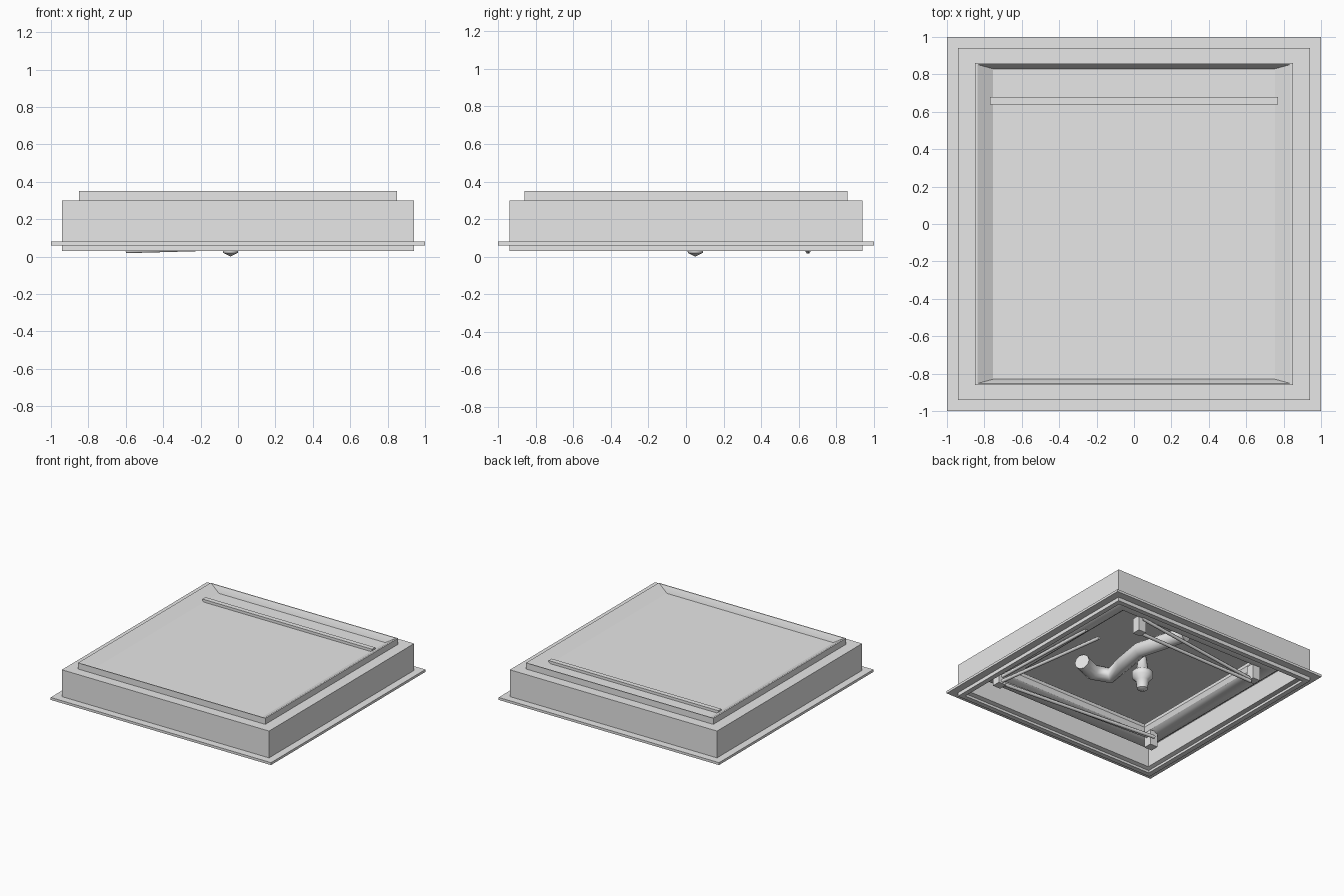
import bpy, bmesh, math
from mathutils import Vector

if "Cube" in bpy.data.objects:
    bpy.data.objects.remove(bpy.data.objects["Cube"])

grey = bpy.data.materials.new("light grey")
grey.diffuse_color = (0.8, 0.8, 0.8, 1)
grey.use_nodes = True
grey.node_tree.nodes["Principled BSDF"].inputs["Base Color"].default_value = grey.diffuse_color


def finish(name, bm, angle=30):
    bmesh.ops.recalc_face_normals(bm, faces=bm.faces)
    me = bpy.data.meshes.new(name)
    bm.to_mesh(me)
    bm.free()
    me.materials.append(grey)
    ob = bpy.data.objects.new(name, me)
    bpy.context.collection.objects.link(ob)
    bpy.context.view_layer.objects.active = ob
    ob.select_set(True)
    bpy.ops.object.shade_smooth_by_angle(angle=math.radians(angle))
    ob.select_set(False)
    return ob


def ring(name, profile):
    """Mitred square frame from a closed (half width, half depth, z) profile."""
    bm = bmesh.new()
    loops = [[bm.verts.new((sx * x, sy * y, z)) for x, y, z in profile]
             for sx, sy in ((1, 1), (-1, 1), (-1, -1), (1, -1))]
    n = len(profile)
    for i in range(4):
        a, b = loops[i], loops[(i + 1) % 4]
        for j in range(n):
            k = (j + 1) % n
            bm.faces.new((a[j], a[k], b[k], b[j]))
    return finish(name, bm)


def box(name, lo, hi):
    bm = bmesh.new()
    bmesh.ops.create_cube(bm, size=1)
    for v in bm.verts:
        v.co = [(a + b) / 2 + c * (b - a) for a, b, c in zip(lo, hi, v.co)]
    return finish(name, bm)


def tube(name, pts, r, res=3):
    cu = bpy.data.curves.new(name, 'CURVE')
    cu.dimensions = '3D'
    cu.bevel_depth, cu.bevel_resolution, cu.use_fill_caps = r, res, True
    sp = cu.splines.new('POLY')
    sp.points.add(len(pts) - 1)
    for p, c in zip(sp.points, pts):
        p.co = (*c, 1)
    sp.use_smooth = True
    cu.materials.append(grey)
    ob = bpy.data.objects.new(name, cu)
    bpy.context.collection.objects.link(ob)
    return ob


# outer curb: wall, thin flange, bottom lip and inner step
curb = [(.94, .03), (.94, .06), (1, .06), (1, .08), (.94, .08), (.94, .30),
        (.84, .30), (.84, .24), (.87, .22), (.87, .06), (.90, .05), (.90, .03)]
ring("curb_frame", [(r, r, z) for r, z in curb])

# raised sash with sloped inner faces
ring("sash_frame", [(.85, .86, .29), (.85, .86, .35), (.838, .853, .35),
                    (.755, .83, .30), (.755, .83, .28), (.80, .84, .27)])

# rounded rail under the sash
rail = []
for i in range(12):
    a = 2 * math.pi * i / 12
    r = .735 + .095 * math.cos(a)
    rail.append((r, r, .215 + .075 * math.sin(a)))
ring("inner_rail", rail)

# glass pane, vent strip and the bar between them
box("glass_pane", (-.77, -.84, .287), (.77, .645, .30))
box("vent_strip", (-.77, .675, .287), (.77, .84, .30))
box("vent_bar", (-.77, .64, .28), (.77, .68, .322))

# hanging knob
bm = bmesh.new()
prof = [(0, .0), (.04, .02), (.05, .09), (.08, .12), (.08, .16), (.045, .19), (.03, .29)]
vs = [bm.verts.new((r, 0, z)) for r, z in prof]
es = [bm.edges.new(p) for p in zip(vs, vs[1:])]
bmesh.ops.spin(bm, geom=vs + es, cent=(0, 0, 0), axis=(0, 0, 1),
               angle=2 * math.pi, steps=16)
bmesh.ops.remove_doubles(bm, verts=bm.verts, dist=.001)
finish("knob", bm, 50).location = (-.04, .05, 0)

# bent pipe under the pane
tube("bent_pipe", [(.36, -.18, .21), (.2, -.25, .21), (.06, -.2, .21),
                   (.1, 0, .21), (.14, .24, .21), (.08, .45, .21), (.03, .64, .21)], .06)

# thin opening arms along three sides
arms = [[(.47, .63, .06), (-.6, .65, .03)], [(.5, .7, .14), (-.6, .65, .05)],
        [(.8, -.6, .06), (.67, .39, .05)], [(.8, -.6, .1), (.72, .3, .14)],
        [(.8, -.62, .06), (-.62, -.5, .06)], [(.8, -.66, .1), (-.66, -.6, .12)]]
for i, pts in enumerate(arms):
    tube("arm_%d" % i, pts, .014, 1)

# corner brackets holding the arms
for i, (x, y) in enumerate(((.8, -.62), (-.62, .66), (-.67, -.6), (.5, .66))):
    box("bracket_%d" % i, (x - .035, y - .035, .035), (x + .035, y + .035, .16))
